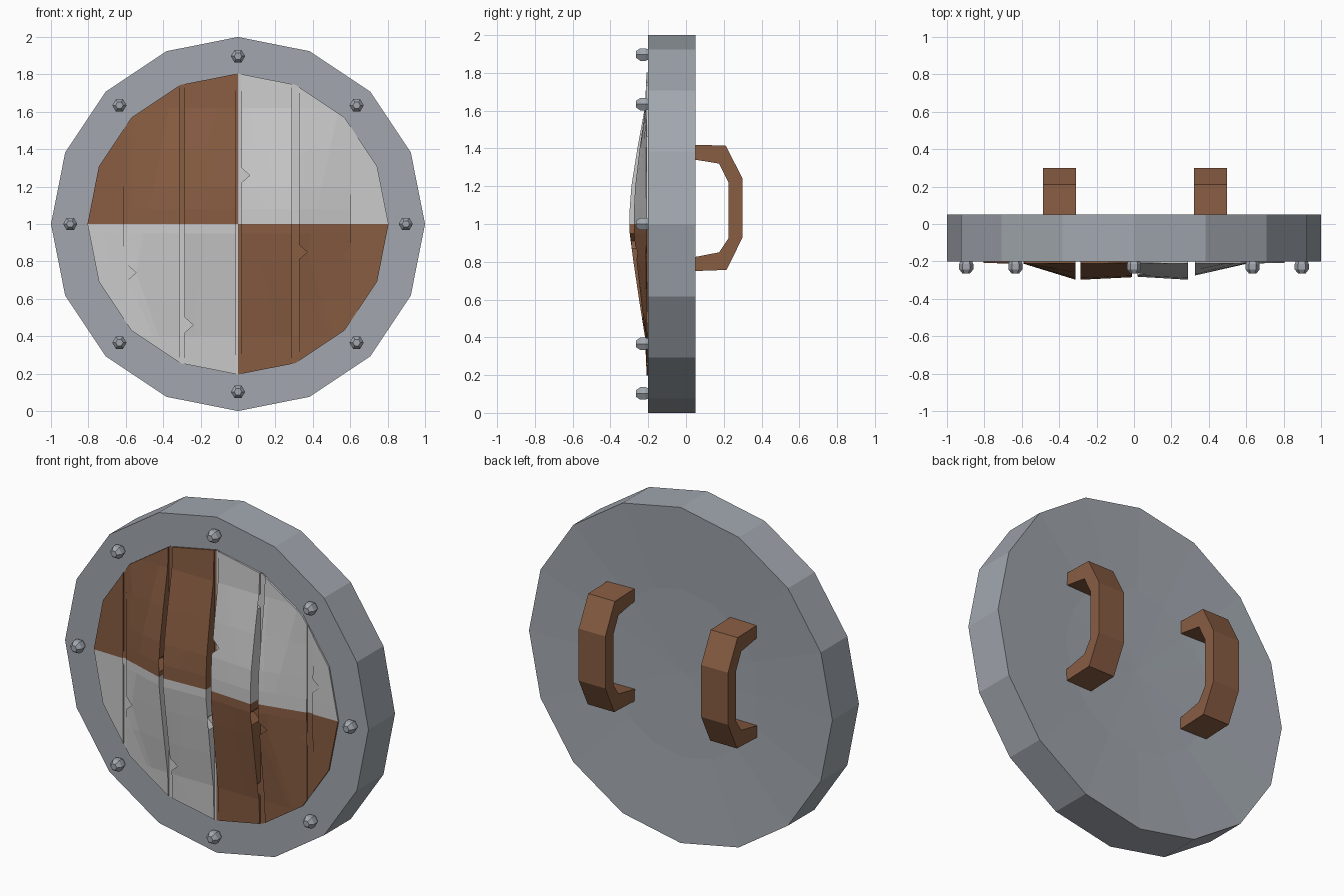
import bpy, bmesh
from math import cos, sin, pi
from mathutils import Vector

if "Cube" in bpy.data.objects:
    bpy.data.objects.remove(bpy.data.objects["Cube"])

def material(name, rgb):
    m = bpy.data.materials.new(name)
    m.diffuse_color = (*rgb, 1)
    m.use_nodes = True
    m.node_tree.nodes["Principled BSDF"].inputs["Base Color"].default_value = m.diffuse_color
    return m

STEEL = material("steel", (0.36, 0.39, 0.43))
WOOD = material("brown_wood", (0.25, 0.11, 0.055))
PALE = material("pale_wood", (0.75, 0.75, 0.75))
R_IN = 0.805

def finish(name, bm, *mats):
    bmesh.ops.recalc_face_normals(bm, faces=bm.faces)
    me = bpy.data.meshes.new(name)
    bm.to_mesh(me)
    bm.free()
    for m in mats:
        me.materials.append(m)
    ob = bpy.data.objects.new(name, me)
    bpy.context.collection.objects.link(ob)
    return ob

def lathe(bm, profile, n, cx=0, cz=1):
    """Turn (radius, y) points around a y axis through (cx, cz)."""
    rings = []
    for r, y in profile:
        if r == 0:
            rings.append([bm.verts.new((cx, y, cz))] * n)
        else:
            rings.append([bm.verts.new((cx + r * cos(2 * pi * i / n), y, cz + r * sin(2 * pi * i / n)))
                          for i in range(n)])
    for a, b in zip(rings, rings[1:]):
        for i in range(n):
            j = (i + 1) % n
            bm.faces.new(dict.fromkeys((a[i], a[j], b[j], b[i])))

def quarter_colours(bm):
    """Chequer the four quarters: brown is slot 0, pale is slot 1."""
    for f in bm.faces:
        c = f.calc_center_median()
        f.material_index = int((c.x > 0) == (c.z > 1))

# steel body: rim, slightly dished back, recess for the planks
bm = bmesh.new()
lathe(bm, [(0, 0.015), (0.5, 0.025), (1, 0.05), (1, -0.2), (R_IN, -0.2), (R_IN, -0.19), (0, -0.19)], 16)
finish("steel_body", bm, STEEL)

# backing seen in the gaps between planks
bm = bmesh.new()
lathe(bm, [(0, -0.204), (R_IN, -0.204)], 16)
for f in bm.faces:
    if f.normal.y > 0:
        f.normal_flip()
quarter_colours(bm)
finish("plank_backing", bm, WOOD, PALE)

# bulge along z: (height, amount)
BULGE = [(0.19, 0), (0.4, 0.1), (0.6, 0.45), (0.8, 0.78), (0.95, 1), (1.08, 1),
         (1.2, 0.9), (1.4, 0.55), (1.62, 0.1), (1.82, 0)]

def bulge(z):
    for (z0, a), (z1, b) in zip(BULGE, BULGE[1:]):
        if z <= z1:
            return a + (b - a) * (z - z0) / (z1 - z0)
    return 0

def plank(name, x0, x1, f0, f1, left, right):
    """Plank between x0 and x1, with chips at the given heights on each edge."""
    pts = [(x0, 0.1)]
    pts.append((x1, 0.1))
    for z in sorted(right):
        pts += [(x1, z - 0.04), (x1 - 0.045, z), (x1, z + 0.04)]
    pts += [(x1, 1.9), (x0, 1.9)]
    for z in sorted(left, reverse=True):
        pts += [(x0, z + 0.04), (x0 + 0.045, z), (x0, z - 0.04)]
    bm = bmesh.new()
    bm.faces.new([bm.verts.new((x, -0.195, z)) for x, z in pts])
    bmesh.ops.triangulate(bm, faces=bm.faces[:])

    def cut(co, no, clear=False):
        bmesh.ops.bisect_plane(bm, geom=bm.verts[:] + bm.edges[:] + bm.faces[:],
                               plane_co=co, plane_no=no, clear_outer=clear)
    for i in range(16):
        a = (i + 0.5) * pi / 8
        n = Vector((cos(a), 0, sin(a)))
        cut(Vector((0, 0, 1)) + n * R_IN * cos(pi / 16), n, True)
    for z in [b[0] for b in BULGE[1:-1]] + [1.0]:
        cut((0, 0, z), (0, 0, 1))
    ext = bmesh.ops.extrude_face_region(bm, geom=bm.faces[:])
    for v in ext["geom"]:
        if isinstance(v, bmesh.types.BMVert):
            t = (v.co.x - x0) / (x1 - x0)
            v.co.y = -0.208 - 0.09 * (f0 + (f1 - f0) * t) * bulge(v.co.z)
    quarter_colours(bm)
    finish(name, bm, WOOD, PALE)

# six planks
plank("plank_1", -0.82, -0.61, 0, 0.05, [], [1.0])
plank("plank_2", -0.59, -0.312, 0.05, 1, [0.74, 1.4], [1.07])
plank("plank_3", -0.285, -0.012, 1, 0.85, [0.46, 1.12, 1.59], [0.79])
plank("plank_4", 0.018, 0.29, 0.82, 1, [1.26], [0.46, 0.91, 1.58])
plank("plank_5", 0.325, 0.602, 0.75, 0.05, [0.85, 1.4], [0.84])
plank("plank_6", 0.64, 0.82, 0.03, 0, [0.74, 1.17], [])

# eight hexagonal rivets around the rim
for i in range(8):
    a = i * pi / 4
    bm = bmesh.new()
    lathe(bm, [(0, -0.195), (0.03, -0.195), (0.038, -0.215), (0.038, -0.242), (0.02, -0.265), (0, -0.265)],
          6, 0.897 * cos(a), 1 + 0.897 * sin(a))
    finish(f"rivet_{i + 1}", bm, STEEL)

# two grips on the back
OUTER = [(0.02, 1.42), (0.21, 1.415), (0.3, 1.24), (0.3, 0.93), (0.215, 0.757), (0.02, 0.75)]
INNER = [(0.02, 1.345), (0.175, 1.32), (0.225, 1.22), (0.225, 0.925), (0.175, 0.85), (0.02, 0.82)]
for side, x0, x1 in (("left", -0.487, -0.31), ("right", 0.322, 0.497)):
    bm = bmesh.new()
    rows = [[bm.verts.new((x, *p)) for p in line]
            for x, line in ((x0, OUTER), (x1, OUTER), (x1, INNER), (x0, INNER))]
    for k in range(4):
        a, b = rows[k], rows[(k + 1) % 4]
        for i in range(5):
            bm.faces.new((a[i], a[i + 1], b[i + 1], b[i]))
    for i in (0, 5):
        bm.faces.new([r[i] for r in rows])
    finish(f"{side}_grip", bm, WOOD)
